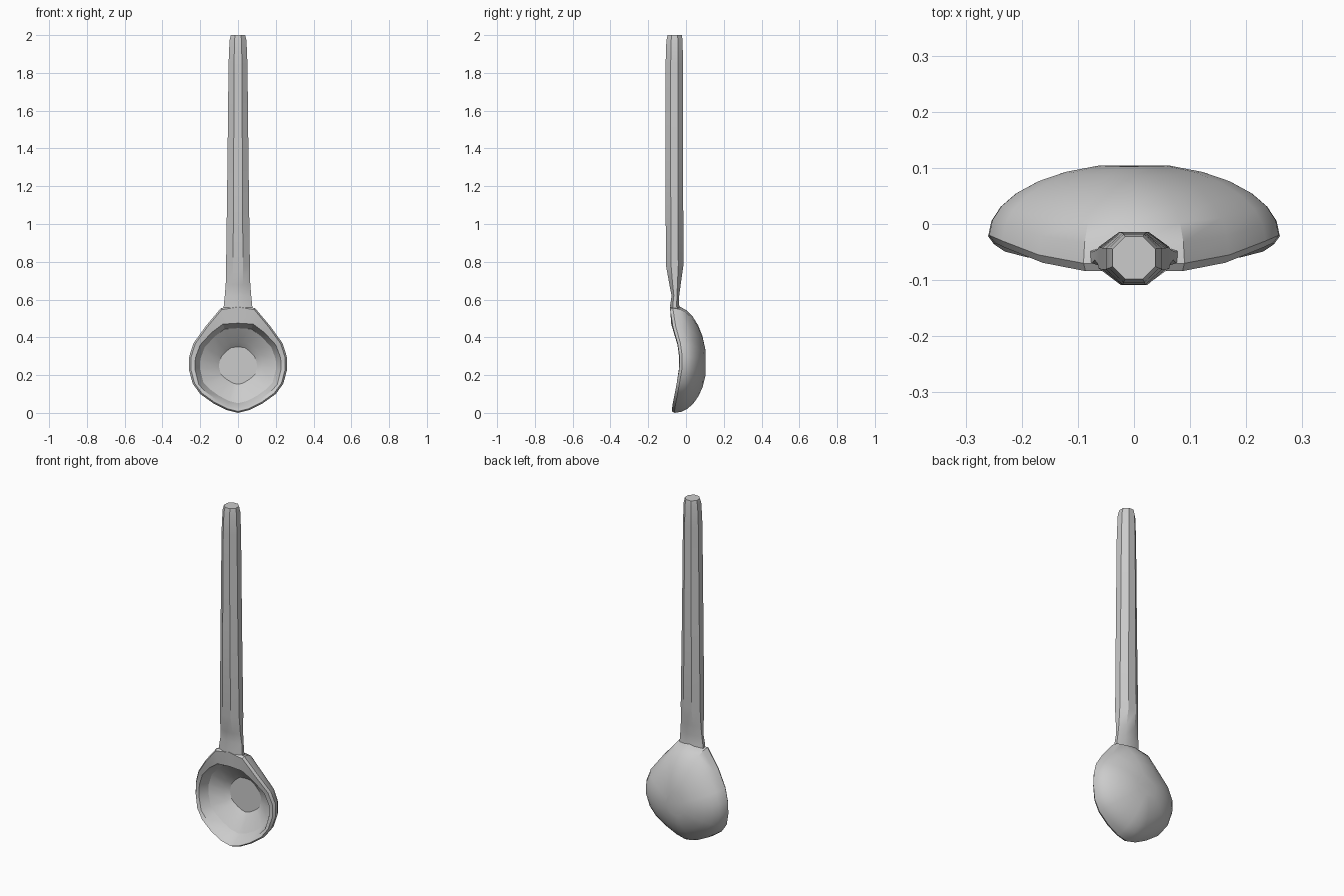
import bpy, bmesh
from math import sin, cos, pi, radians

cube = bpy.data.objects.get("Cube")
if cube:
    bpy.data.objects.remove(cube)

GREY = (0.6, 0.6, 0.6, 1)
mat = bpy.data.materials.new("warm grey")
mat.use_nodes = True
mat.diffuse_color = GREY
mat.node_tree.nodes["Principled BSDF"].inputs["Base Color"].default_value = GREY


def loft(name, rings, angle):
    """Skin a list of equal closed rings and cap both ends."""
    bm = bmesh.new()
    loops = [[bm.verts.new(p) for p in ring] for ring in rings]
    n = len(loops[0])
    for a, b in zip(loops, loops[1:]):
        for i in range(n):
            j = (i + 1) % n
            bm.faces.new((a[i], a[j], b[j], b[i]))
    bm.faces.new(loops[0])
    bm.faces.new(loops[-1])
    bmesh.ops.recalc_face_normals(bm, faces=bm.faces)
    mesh = bpy.data.meshes.new(name)
    bm.to_mesh(mesh)
    bm.free()
    mesh.materials.append(mat)
    obj = bpy.data.objects.new(name, mesh)
    bpy.context.collection.objects.link(obj)
    bpy.ops.object.select_all(action="DESELECT")
    obj.select_set(True)
    bpy.context.view_layer.objects.active = obj
    bpy.ops.object.shade_smooth_by_angle(angle=radians(angle))
    return obj


def mirrored(half):
    """Close a half outline, whose first and last points lie on x = 0."""
    return half + [(-x, y, z) for x, y, z in reversed(half[1:-1])]


# Handle: eight-sided bar, pinched where it meets the bowl
def bar_ring(z, rx, ry, y):
    k = 1 / cos(pi / 8)
    return [(rx * k * cos(a), y + ry * k * sin(a), z)
            for a in [pi / 8 + i * pi / 4 for i in range(8)]]


sections = [(0.50, 0.085, 0.025, -0.052), (0.57, 0.075, 0.024, -0.06),
            (0.62, 0.07, 0.02, -0.056), (0.68, 0.065, 0.03, -0.058),
            (0.78, 0.063, 0.046, -0.06), (1.3, 0.056, 0.047, -0.062),
            (1.85, 0.05, 0.046, -0.062), (1.97, 0.045, 0.043, -0.061),
            (2.0, 0.038, 0.038, -0.06)]
loft("handle", [bar_ring(*s) for s in sections], 25)

# Bowl: rim outlines from the tip up to the neck
outer = mirrored([(0, -0.06, 0.0), (0.06, -0.06, 0.015), (0.13, -0.055, 0.05),
                  (0.2, -0.045, 0.1), (0.24, -0.035, 0.155), (0.26, -0.022, 0.23),
                  (0.258, -0.02, 0.3), (0.235, -0.03, 0.37), (0.17, -0.055, 0.46),
                  (0.09, -0.07, 0.555), (0, -0.07, 0.57)])
inner = mirrored([(0, -0.057, 0.025), (0.055, -0.057, 0.038), (0.115, -0.055, 0.07),
                  (0.17, -0.05, 0.11), (0.208, -0.045, 0.15), (0.228, -0.038, 0.23),
                  (0.226, -0.036, 0.29), (0.2, -0.045, 0.36), (0.14, -0.065, 0.425),
                  (0.08, -0.078, 0.47), (0, -0.078, 0.475)])


def shrink(outline, angle, floor, mid):
    """Ring of a dome that runs from the rim back to the floor."""
    s, d = cos(angle), sin(angle)
    return [(x * s, y + (floor - y) * d, mid + (z - mid) * s) for x, y, z in outline]


back = [shrink(outer, radians(a), 0.108, 0.26) for a in (76, 62, 49, 36, 24, 12)]
hollow = [shrink(inner, radians(a), 0.07, 0.25) for a in (28, 56)]
floor_ring = [(x, 0.07, z) for x, y, z in shrink(inner, radians(64), 0.07, 0.25)]
lip = [(x * 0.96, y - 0.014, 0.26 + (z - 0.26) * 0.97) for x, y, z in outer]
loft("bowl", back + [outer, lip, inner] + hollow + [floor_ring], 28)
